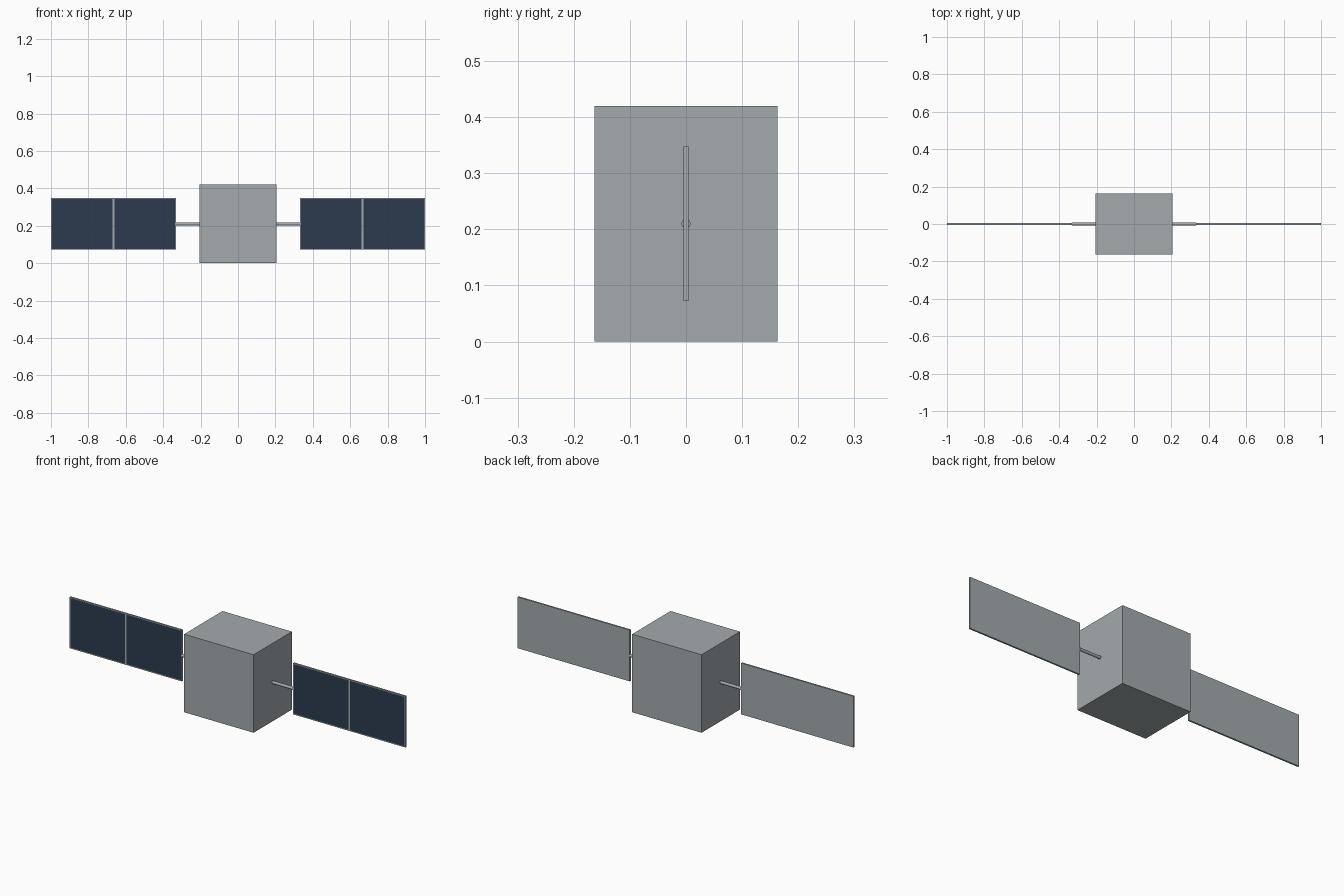
import bpy, bmesh
from math import pi
from mathutils import Matrix

cube = bpy.data.objects.get("Cube")
if cube:
    bpy.data.objects.remove(cube, do_unlink=True)


def material(name, rgb):
    mat = bpy.data.materials.new(name)
    mat.use_nodes = True
    mat.diffuse_color = (*rgb, 1)
    mat.node_tree.nodes["Principled BSDF"].inputs["Base Color"].default_value = (*rgb, 1)
    return mat


GREY = material("satellite grey", (0.366, 0.402, 0.418))
NAVY = material("solar cell navy", (0.025, 0.042, 0.076))

MID_Z = 0.21
BODY = (0.414, 0.326, 0.42)
PANEL_IN, PANEL_OUT = 0.332, 1.0
PANEL_THICK, PANEL_HIGH = 0.009, 0.276


def finish(name, bm, mats):
    bmesh.ops.recalc_face_normals(bm, faces=bm.faces)
    mesh = bpy.data.meshes.new(name)
    bm.to_mesh(mesh)
    bm.free()
    for mat in mats:
        mesh.materials.append(mat)
    obj = bpy.data.objects.new(name, mesh)
    bpy.context.collection.objects.link(obj)
    return obj


def box(centre, size):
    bm = bmesh.new()
    bmesh.ops.create_cube(bm, size=1, matrix=Matrix.Translation(centre) @ Matrix.Diagonal((*size, 1)))
    return bm


# Central body
finish("body", box((0, 0, MID_Z), BODY), [GREY])

for side, sign in (("left", 1), ("right", -1)):
    # Panel split into two bays, each with an inset navy cell on the front
    mid_x = sign * (PANEL_IN + PANEL_OUT) / 2
    bm = box((mid_x, 0, MID_Z), (PANEL_OUT - PANEL_IN, PANEL_THICK, PANEL_HIGH))
    bmesh.ops.bisect_plane(bm, geom=bm.verts[:] + bm.edges[:] + bm.faces[:],
                           plane_co=(mid_x, 0, 0), plane_no=(1, 0, 0))
    bmesh.ops.recalc_face_normals(bm, faces=bm.faces)
    cells = [f for f in bm.faces if f.normal.y < -0.9]
    bmesh.ops.inset_individual(bm, faces=cells, thickness=0.007)
    for face in cells:
        face.material_index = 1
    finish(side + "_solar_panel", bm, [GREY, NAVY])

    # Round arm joining body and panel
    inner = BODY[0] / 2 - 0.005
    bm = bmesh.new()
    place = Matrix.Translation((sign * (inner + PANEL_IN) / 2, 0, MID_Z)) @ Matrix.Rotation(pi / 2, 4, 'Y')
    bmesh.ops.create_cone(bm, cap_ends=True, segments=16, radius1=0.008, radius2=0.008,
                          depth=PANEL_IN - inner, matrix=place)
    for face in bm.faces:
        face.smooth = len(face.verts) == 4
    for edge in bm.edges:
        edge.smooth = all(f.smooth for f in edge.link_faces)
    finish(side + "_panel_arm", bm, [GREY])
